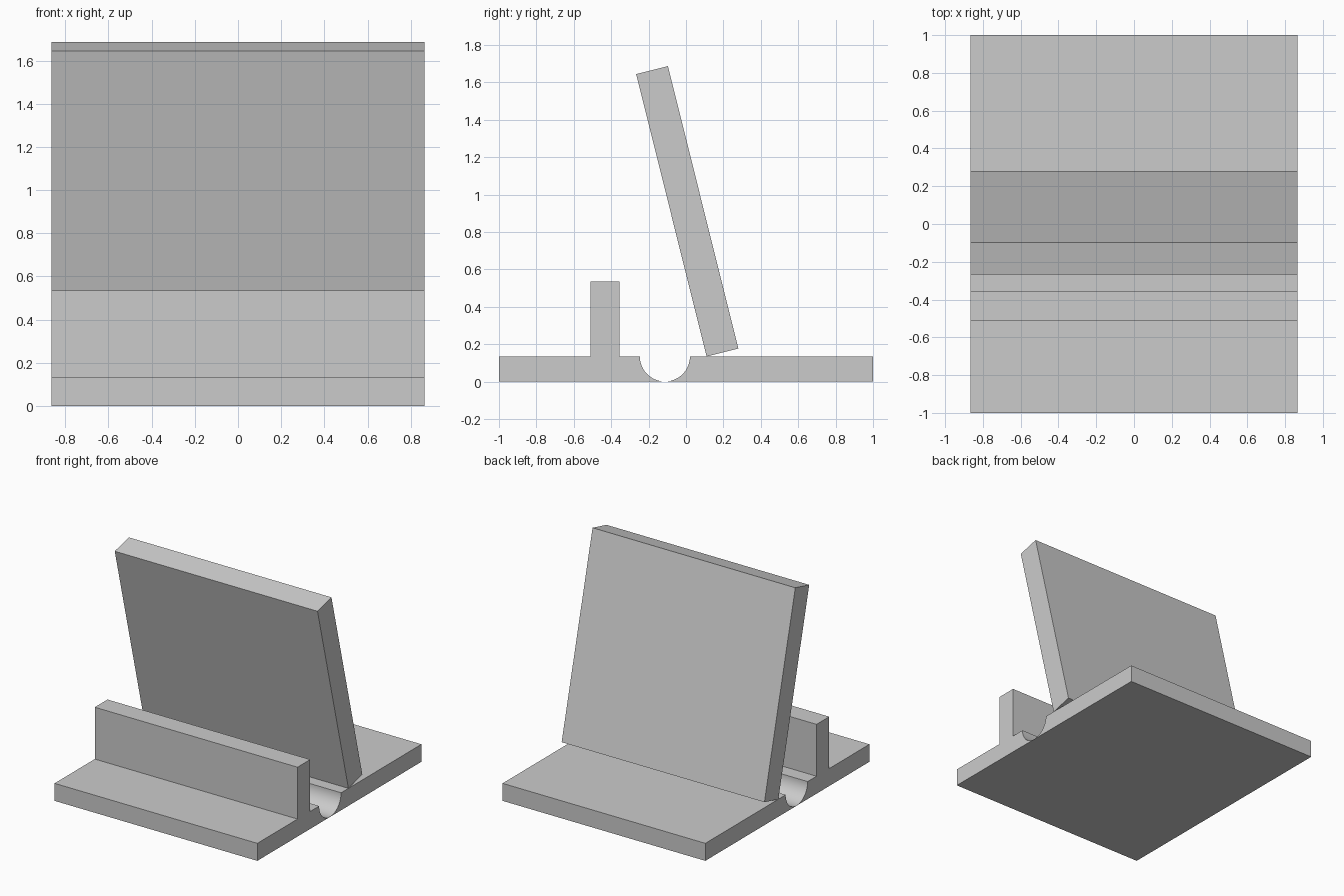
import bpy, bmesh, math

WIDTH = 1.73          # extent along x
BASE_TOP = 0.135      # base thickness
LEAN = math.radians(14)

old = bpy.data.objects.get("Cube")
if old:
    bpy.data.objects.remove(old, do_unlink=True)

# Single plain grey
grey = bpy.data.materials.new("light grey")
grey.use_nodes = True
colour = (0.6, 0.6, 0.6, 1)
grey.diffuse_color = colour
grey.node_tree.nodes["Principled BSDF"].inputs["Base Color"].default_value = colour


def extrude_profile(name, points):
    """Extrude a closed (y, z) outline across the full width."""
    mesh = bpy.data.meshes.new(name)
    bm = bmesh.new()
    face = bm.faces.new([bm.verts.new((-WIDTH / 2, y, z)) for y, z in points])
    side = bmesh.ops.extrude_face_region(bm, geom=[face])
    moved = [v for v in side["geom"] if isinstance(v, bmesh.types.BMVert)]
    bmesh.ops.translate(bm, verts=moved, vec=(WIDTH, 0, 0))
    bmesh.ops.recalc_face_normals(bm, faces=bm.faces)
    bm.to_mesh(mesh)
    bm.free()
    mesh.materials.append(grey)
    obj = bpy.data.objects.new(name, mesh)
    bpy.context.collection.objects.link(obj)
    return obj


# Base with round cable groove and upright front lip, one continuous section
groove_y, groove_r, steps = -0.113, 0.134, 32
groove = [(groove_y + groove_r * math.cos(a), BASE_TOP + groove_r * math.sin(a))
          for a in (-math.pi * i / steps for i in range(steps + 1))]
lip = [(-0.355, BASE_TOP), (-0.355, 0.535), (-0.51, 0.535), (-0.51, BASE_TOP)]
base = extrude_profile("base_with_lip", [(-1, 0), (1, 0), (1, BASE_TOP)]
                       + groove + lip + [(-1, BASE_TOP)])

# Leaning back rest, balanced on its lower front edge
height, thick = 1.556, 0.175
up = (-math.sin(LEAN), math.cos(LEAN))
across = (math.cos(LEAN), math.sin(LEAN))
corners = [(0, 0), (thick, 0), (thick, height), (0, height)]
back_rest = extrude_profile("back_rest", [
    (0.11 + a * across[0] + h * up[0], BASE_TOP + a * across[1] + h * up[1])
    for a, h in corners])

# Smooth groove, crisp edges elsewhere
bpy.ops.object.select_all(action="DESELECT")
base.select_set(True)
bpy.context.view_layer.objects.active = base
bpy.ops.object.shade_smooth_by_angle(angle=math.radians(30))
